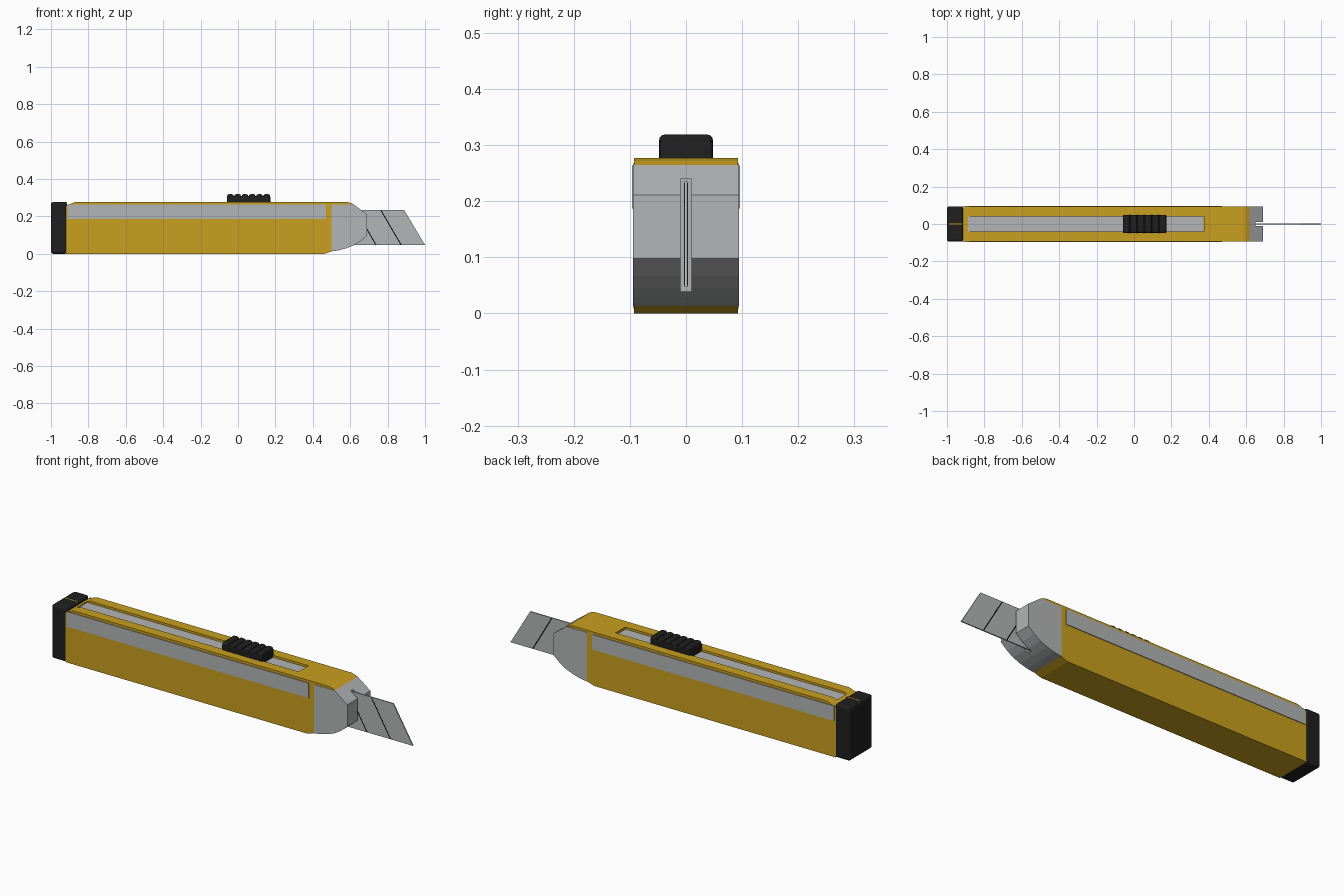
import bpy, bmesh

if "Cube" in bpy.data.objects:
    bpy.data.objects.remove(bpy.data.objects["Cube"])


def material(name, rgb):
    m = bpy.data.materials.new(name)
    m.diffuse_color = (*rgb, 1)
    m.use_nodes = True
    m.node_tree.nodes["Principled BSDF"].inputs["Base Color"].default_value = m.diffuse_color
    return m


YELLOW = material("yellow", (0.58, 0.35, 0.014))
METAL = material("metal", (0.45, 0.46, 0.465))
BLACK = material("black", (0.014, 0.014, 0.014))
SCORE = material("score_black", (0.002, 0.002, 0.002))


def prism(name, profile, y0, y1, mat, bevel=0, segments=2):
    """Side profile of (x, z) points extruded from y0 to y1."""
    bm = bmesh.new()
    face = bm.faces.new([bm.verts.new((x, y0, z)) for x, z in profile])
    ext = bmesh.ops.extrude_face_region(bm, geom=[face])
    verts = [v for v in ext["geom"] if isinstance(v, bmesh.types.BMVert)]
    bmesh.ops.translate(bm, verts=verts, vec=(0, y1 - y0, 0))
    bmesh.ops.recalc_face_normals(bm, faces=bm.faces)
    if bevel:
        edges = [e for e in bm.edges if e.calc_face_angle(0) > 0.6]
        bmesh.ops.bevel(bm, geom=edges, offset=bevel, segments=segments,
                        profile=0.5, affect='EDGES', clamp_overlap=True)
    mesh = bpy.data.meshes.new(name)
    bm.to_mesh(mesh)
    bm.free()
    ob = bpy.data.objects.new(name, mesh)
    bpy.context.collection.objects.link(ob)
    if mat:
        mesh.materials.append(mat)
    return ob


def box(name, x, y, z, mat, bevel=0, segments=2):
    pts = [(x[0], z[0]), (x[1], z[0]), (x[1], z[1]), (x[0], z[1])]
    return prism(name, pts, y[0], y[1], mat, bevel, segments)


def cut(ob, cutter):
    mod = ob.modifiers.new("cut", 'BOOLEAN')
    mod.operation = 'DIFFERENCE'
    mod.solver = 'EXACT'
    mod.object = cutter
    cutter.hide_render = True
    cutter.hide_set(True)
    cutter.display_type = 'WIRE'


# Yellow handle with a top lip that reaches over the nose
body = prism("handle", [(-0.92, 0), (0.46, 0), (0.50, 0.013), (0.50, 0.265),
                        (0.617, 0.265), (0.603, 0.272), (0.585, 0.277),
                        (-0.87, 0.277), (-0.92, 0.258)],
             -0.0925, 0.0925, YELLOW)
cut(body, box("track_cutter", (-0.89, 0.374), (-0.04, 0.04), (0.262, 0.30), None))

# Metal track floor in the top slot
box("slider_track", (-0.888, 0.372), (-0.039, 0.039), (0.258, 0.266), METAL)

# Metal strips along both sides
for side, s in (("front", -1), ("back", 1)):
    box("side_strip_" + side, (-0.912, 0.47), sorted((s * 0.089, s * 0.096)),
        (0.187, 0.264), METAL)

# Metal nose with a curved underside and a slot for the blade
nose = prism("nose", [(0.499, 0.013), (0.54, 0.019), (0.58, 0.030), (0.62, 0.046),
                      (0.655, 0.068), (0.69, 0.098), (0.69, 0.211),
                      (0.617, 0.265), (0.499, 0.265)],
             -0.0945, 0.0945, METAL)
cut(nose, box("blade_slot_cutter", (0.53, 0.75), (-0.01, 0.01), (0.039, 0.24), None))

# Snap-off blade
prism("blade", [(0.525, 0.047), (1.0, 0.047), (0.888, 0.235), (0.525, 0.235)],
      -0.003, 0.003, METAL)

# Dark score lines across the blade
for i, x in enumerate((0.734, 0.868)):
    prism(f"score_line_{i}", [(x, 0.05), (x + 0.006, 0.05), (x - 0.101, 0.233),
                              (x - 0.107, 0.233)], -0.0034, 0.0034, SCORE)

# Black end cap with a thin yellow seam on top
box("end_cap", (-1.0, -0.915), (-0.094, 0.094), (0, 0.277), BLACK, 0.012, 3)
box("cap_seam", (-0.988, -0.915), (-0.003, 0.003), (0.27, 0.2775), YELLOW)

# Thumb slider with grip ribs
box("slider", (-0.06, 0.173), (-0.048, 0.048), (0.264, 0.308), BLACK, 0.006)
count, pitch = 6, 0.233 / 6
for i in range(count):
    x = -0.06 + pitch * i
    box(f"slider_rib_{i}", (x + 0.002, x + pitch - 0.002), (-0.048, 0.048),
        (0.276, 0.319), BLACK, 0.010, 3)
